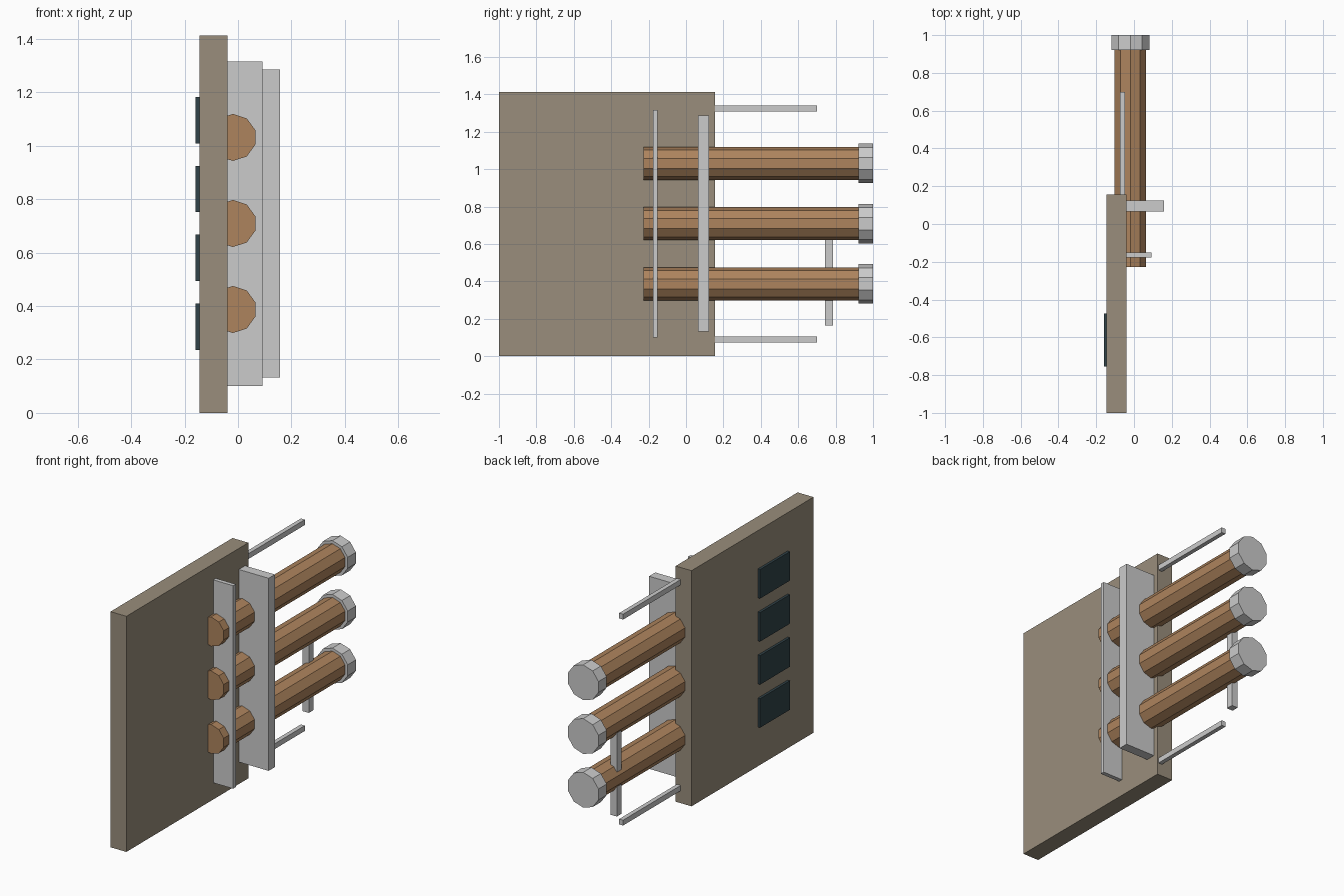
import bpy
import bmesh
from math import pi
from mathutils import Matrix

if "Cube" in bpy.data.objects:
    bpy.data.objects.remove(bpy.data.objects["Cube"])


def material(name, rgb):
    m = bpy.data.materials.new(name)
    m.diffuse_color = (*rgb, 1)
    m.use_nodes = True
    m.node_tree.nodes["Principled BSDF"].inputs["Base Color"].default_value = m.diffuse_color
    return m


board_brown = material("board_brown", (0.32, 0.27, 0.20))
copper = material("copper", (0.42, 0.23, 0.11))
dark_teal = material("dark_teal", (0.03, 0.055, 0.065))


def add_object(name, bm, mat):
    mesh = bpy.data.meshes.new(name)
    bmesh.ops.recalc_face_normals(bm, faces=bm.faces)
    bm.to_mesh(mesh)
    bm.free()
    if mat:
        mesh.materials.append(mat)
    ob = bpy.data.objects.new(name, mesh)
    bpy.context.collection.objects.link(ob)
    return ob


def box(name, x, y, z, mat=None):
    """Box from (min, max) ranges on each axis."""
    bm = bmesh.new()
    bmesh.ops.create_cube(bm, size=1)
    bmesh.ops.scale(bm, verts=bm.verts, vec=[r[1] - r[0] for r in (x, y, z)])
    ob = add_object(name, bm, mat)
    ob.location = [(r[0] + r[1]) / 2 for r in (x, y, z)]
    return ob


def tube(name, x, z, y0, y1, radius, mat=None):
    """Ten-sided cylinder along y with a corner at the top."""
    bm = bmesh.new()
    bmesh.ops.create_cone(bm, cap_ends=True, segments=10, radius1=radius,
                          radius2=radius, depth=y1 - y0)
    bmesh.ops.rotate(bm, verts=bm.verts, matrix=Matrix.Rotation(pi / 2, 3, 'X'))
    ob = add_object(name, bm, mat)
    ob.location = (x, (y0 + y1) / 2, z)
    return ob


# Main upright board
box("board", (-0.145, -0.04), (-1, 0.155), (0, 1.412), board_brown)

# Three barrels with end caps
for i, z in enumerate((0.387, 0.709, 1.031)):
    tube(f"barrel_{i + 1}", -0.019, z, -0.228, 0.93, 0.088, copper)
    tube(f"barrel_cap_{i + 1}", -0.019, z, 0.922, 1.0, 0.106)

# Clamp straps across the barrels
box("front_strap", (-0.05, 0.092), (-0.177, -0.152), (0.10, 1.316))
box("rear_strap", (-0.05, 0.158), (0.065, 0.124), (0.132, 1.286))

# Thin rods above and below the barrels
for name, z in (("lower_rod", 0.09), ("upper_rod", 1.324)):
    box(name, (-0.073, -0.047), (0.14, 0.70), (z - 0.016, z + 0.016))

# Short post joining the lower barrels
box("post", (-0.091, -0.05), (0.742, 0.785), (0.165, 0.70))

# Dark plates on the outer face
for i in range(4):
    z = 0.322 + i * 0.258
    box(f"plate_{i + 1}", (-0.16, -0.14), (-0.755, -0.474),
        (z - 0.087, z + 0.087), dark_teal)
